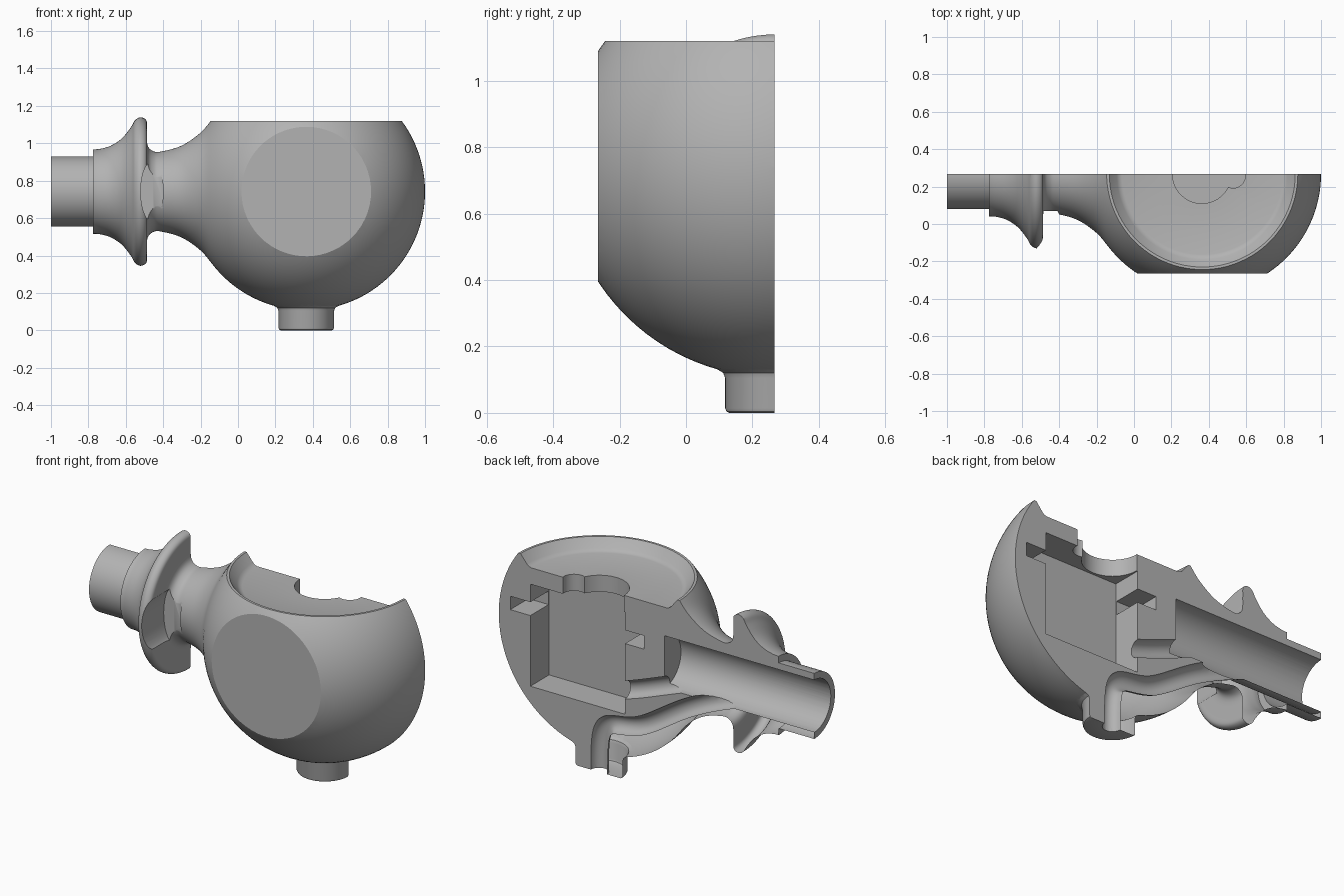
import bpy, bmesh, math
from mathutils import Vector, Matrix

if "Cube" in bpy.data.objects:
    bpy.data.objects.remove(bpy.data.objects["Cube"])

CX, CY, CZ, R = 0.365, 0.267, 0.742, 0.635   # ball centre and radius

grey = bpy.data.materials.new("plain_grey")
grey.use_nodes = True
GREY = (0.45, 0.45, 0.45, 1)
grey.diffuse_color = GREY
grey.node_tree.nodes["Principled BSDF"].inputs["Base Color"].default_value = GREY


def link(name, bm):
    bmesh.ops.remove_doubles(bm, verts=bm.verts, dist=1e-5)
    bmesh.ops.recalc_face_normals(bm, faces=bm.faces)
    me = bpy.data.meshes.new(name)
    bm.to_mesh(me)
    bm.free()
    ob = bpy.data.objects.new(name, me)
    bpy.context.collection.objects.link(ob)
    return ob


def lathe(name, profile, axis, centre, steps=96):
    """Spin (radius, distance along axis) pairs into a closed solid."""
    bm = bmesh.new()
    side = Vector((0, 1, 0))
    vs = [bm.verts.new(axis * h + side * r) for r, h in profile]
    es = [bm.edges.new(p) for p in zip(vs, vs[1:])]
    bmesh.ops.spin(bm, geom=vs + es, cent=(0, 0, 0), axis=axis,
                   angle=math.tau, steps=steps, use_merge=True)
    bmesh.ops.translate(bm, verts=bm.verts, vec=centre)
    return link(name, bm)


def box(name, lo, hi):
    lo, hi = Vector(lo), Vector(hi)
    bm = bmesh.new()
    bmesh.ops.create_cube(bm, size=1, matrix=Matrix.Translation((lo + hi) / 2)
                          @ Matrix.Diagonal((*(hi - lo), 1)))
    return link(name, bm)


def cylinder(name, r, depth, matrix, segments=64):
    bm = bmesh.new()
    bmesh.ops.create_cone(bm, cap_ends=True, segments=segments, radius1=r,
                          radius2=r, depth=depth, matrix=matrix)
    return link(name, bm)


def pipe(name, path, r):
    """Round duct following a smooth path in the middle plane."""
    cu = bpy.data.curves.new(name, "CURVE")
    cu.dimensions, cu.bevel_depth, cu.bevel_resolution = "3D", r, 6
    cu.use_fill_caps = True
    sp = cu.splines.new("NURBS")
    sp.points.add(len(path) - 1)
    for p, (x, z) in zip(sp.points, path):
        p.co = (x, CY, z, 1)
    sp.order_u, sp.use_endpoint_u, sp.resolution_u = 4, True, 8
    ob = bpy.data.objects.new(name, cu)
    bpy.context.collection.objects.link(ob)
    dg = bpy.context.evaluated_depsgraph_get()
    bm = bmesh.new()
    bm.from_mesh(bpy.data.meshes.new_from_object(ob.evaluated_get(dg)))
    bpy.data.objects.remove(ob)
    return link(name, bm)


def combine(target, tool, op):
    """Apply a boolean, then drop the tool."""
    mod = target.modifiers.new(tool.name, "BOOLEAN")
    mod.object, mod.operation, mod.solver = tool, op, "EXACT"
    dg = bpy.context.evaluated_depsgraph_get()
    target.data = bpy.data.meshes.new_from_object(target.evaluated_get(dg))
    target.modifiers.clear()
    bpy.data.objects.remove(tool)


def smooth(points, n=5):
    """Catmull-Rom curve through the points."""
    pts = [Vector(p) for p in points]
    pts = [pts[0]] + pts + [pts[-1]]
    out = []
    for a, b, c, d in zip(pts, pts[1:], pts[2:], pts[3:]):
        for i in range(n):
            t = i / n
            out.append(0.5 * (2 * b + (c - a) * t + (2 * a - 5 * b + 4 * c - d) * t * t
                              + (3 * b - a - 3 * c + d) * t ** 3))
    return out + [pts[-1]]


X, Z = Vector((1, 0, 0)), Vector((0, 0, 1))
TO_X = Matrix.Rotation(math.pi / 2, 4, "Y")
TO_Y = Matrix.Rotation(math.pi / 2, 4, "X")

# Ball with neck, flange and spigot: one turned profile (radius, x)
spigot = [(0, -1), (0.188, -1), (0.188, -0.775)]
flare = smooth([(0.226, -0.775), (0.228, -0.74), (0.245, -0.68), (0.285, -0.62),
                (0.345, -0.572), (0.382, -0.55), (0.397, -0.52), (0.38, -0.49),
                (0.33, -0.487), (0.25, -0.484), (0.217, -0.455), (0.214, -0.41),
                (0.246, -0.3), (0.315, -0.2), (0.385, -0.14)])
start = math.acos((CX + 0.14) / R)
ball = [(R * math.sin(a), CX - R * math.cos(a))
        for a in (start + (math.pi - start) * i / 48 for i in range(1, 48))]
body = lathe("valve_body", spigot + [tuple(p) for p in flare] + ball + [(0, CX + R)],
             X, (0, CY, CZ))

# Foot under the ball
foot = lathe("foot", [(0, 0), (0.136, 0), (0.145, 0.004), (0.149, 0.014), (0.149, 0.105),
                      (0.155, 0.12), (0.172, 0.131), (0.172, 0.3), (0, 0.3)],
             Z, (CX, CY, 0), 64)
combine(body, foot, "UNION")

# Dished top, flat front and flange scoop
cutters = [
    lathe("dish", [(0, 1.055), (0.43, 1.055), (0.445, 1.06), (0.457, 1.07), (0.497, 1.119),
                   (0.7, 1.119), (0.7, 1.5), (0, 1.5)], Z, (CX, CY, 0)),
    box("front_flat", (-0.3, -1, 0), (1.2, CY - 0.532, 1.5)),
    cylinder("flange_scoop", 0.16, 0.35, Matrix.Translation((-0.46, -0.105, CZ))
             @ Matrix.Diagonal((0.375, 1, 1, 1)) @ TO_Y),
]

# Inner chamber, cross slot, keyhole and bore
cutters += [
    box("chamber", (0.2, CY - 0.17, 0.375), (0.8, 0.6, 0.96)),
    box("cross_slot", (0.08, CY - 0.165, 0.78), (0.927, 0.6, 0.857)),
    cylinder("keyhole_large", 0.157, 0.3, Matrix.Translation((0.363, CY, 1.03))),
    cylinder("keyhole_small", 0.065, 0.29, Matrix.Translation((0.53, CY - 0.01, 1.03)), 32),
    cylinder("bore", 0.15, 1.05, Matrix.Translation((-0.575, CY, CZ)) @ TO_X),
]

# Drain duct from foot to bore, and feed duct from bore to chamber
cutters += [
    pipe("drain_duct", [(CX, -0.1), (CX, 0.1), (CX, 0.28), (0.25, 0.3), (0.1, 0.32),
                        (-0.08, 0.45), (-0.28, 0.57), (-0.5, 0.65)], 0.052),
    pipe("feed_duct", [(0.26, 0.5), (0.15, 0.52), (0, 0.59), (-0.2, 0.66)], 0.05),
]

# Section plane
cutters.append(box("section", (-2, CY, -1), (2, 2, 3)))
for c in cutters:
    combine(body, c, "DIFFERENCE")

body.data.materials.clear()
body.data.materials.append(grey)
for p in body.data.polygons:
    p.material_index = 0
bpy.ops.object.select_all(action="DESELECT")
body.select_set(True)
bpy.context.view_layer.objects.active = body
bpy.ops.object.shade_smooth_by_angle(angle=math.radians(30))
